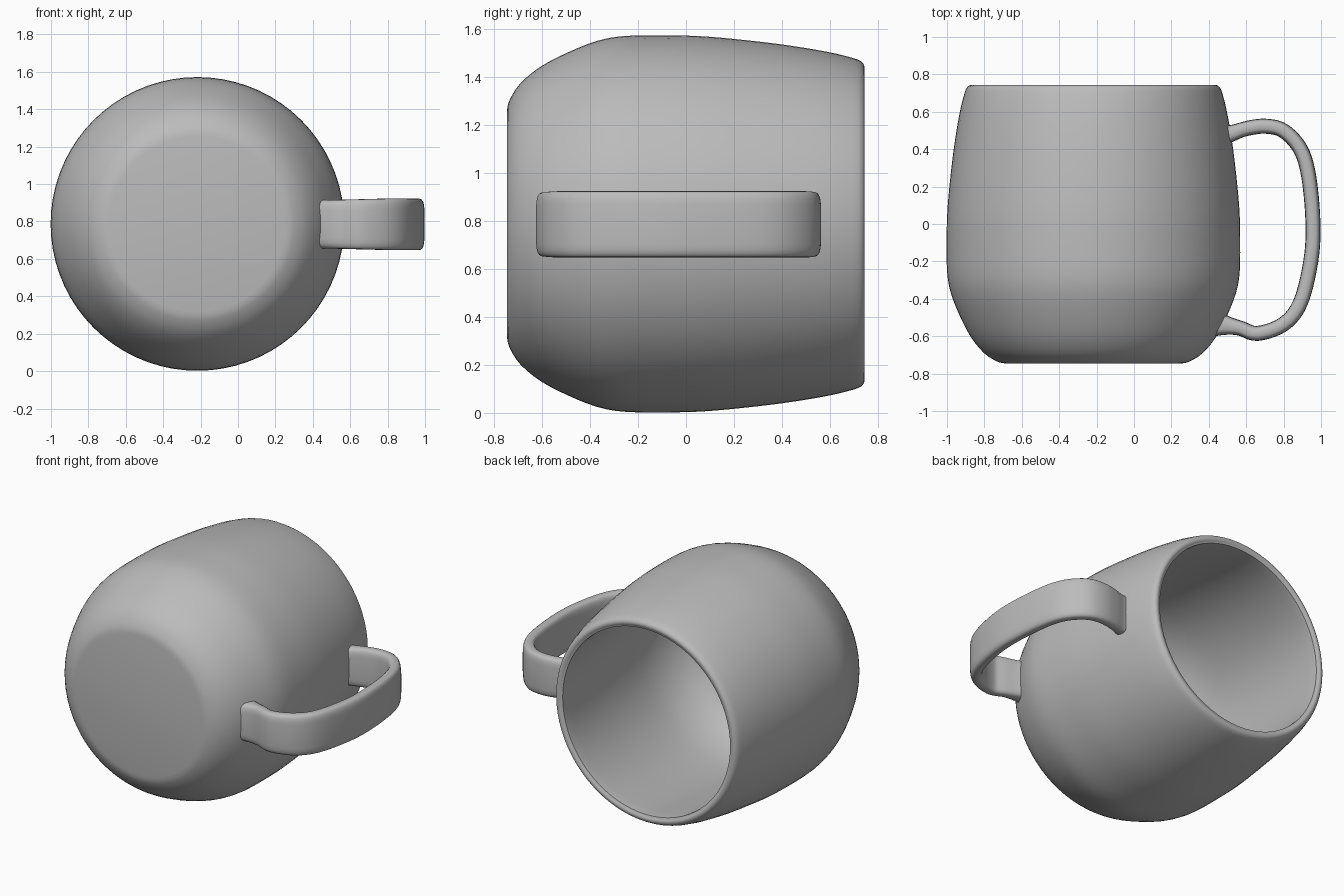
import bpy, bmesh, math
from mathutils import Vector

if "Cube" in bpy.data.objects:
    bpy.data.objects.remove(bpy.data.objects["Cube"])

CX, CZ = -0.217, 0.787          # axis of the cup, which lies along y

clay = bpy.data.materials.new("grey_clay")
clay.diffuse_color = (0.5, 0.5, 0.5, 1)
clay.use_nodes = True
clay.node_tree.nodes["Principled BSDF"].inputs["Base Color"].default_value = clay.diffuse_color


def smooth_path(pts, steps):
    """Catmull-Rom curve through the given points."""
    pts = [Vector(p) for p in pts]
    pts = [2 * pts[0] - pts[1]] + pts + [2 * pts[-1] - pts[-2]]
    out = []
    for a, b, c, d in zip(pts, pts[1:], pts[2:], pts[3:]):
        for i in range(steps):
            t = i / steps
            out.append(0.5 * (2 * b + (c - a) * t + (2 * a - 5 * b + 4 * c - d) * t * t
                              + (3 * b - a - 3 * c + d) * t ** 3))
    return out + [pts[-2]]


def loft(name, rings, angle):
    """Skin a list of closed rings and cap both ends."""
    bm = bmesh.new()
    loops = [[bm.verts.new(p) for p in ring] for ring in rings]
    n = len(loops[0])
    for a, b in zip(loops, loops[1:]):
        for i in range(n):
            j = (i + 1) % n
            bm.faces.new((a[i], a[j], b[j], b[i]))
    bm.faces.new(loops[0])
    bm.faces.new(loops[-1])
    bmesh.ops.recalc_face_normals(bm, faces=bm.faces)
    mesh = bpy.data.meshes.new(name)
    bm.to_mesh(mesh)
    bm.free()
    mesh.materials.append(clay)
    obj = bpy.data.objects.new(name, mesh)
    bpy.context.collection.objects.link(obj)
    bpy.ops.object.select_all(action='DESELECT')
    obj.select_set(True)
    bpy.context.view_layer.objects.active = obj
    bpy.ops.object.shade_smooth_by_angle(angle=math.radians(angle))
    return obj


# Cup body: one (radius, y) profile from the base, over the rim, to the inner floor
outer = [(0.47, -0.746), (0.515, -0.735), (0.585, -0.69), (0.655, -0.605), (0.715, -0.49),
         (0.762, -0.37), (0.782, -0.26), (0.785, -0.1), (0.782, 0.05), (0.77, 0.2),
         (0.747, 0.4), (0.718, 0.58), (0.692, 0.69)]
rim = [(0.676, 0.73), (0.655, 0.743), (0.634, 0.735), (0.625, 0.71)]
inner = [(0.64, 0.5), (0.665, 0.2), (0.68, -0.1), (0.67, -0.3), (0.62, -0.46),
         (0.53, -0.57), (0.4, -0.63), (0.2, -0.65), (0.03, -0.652)]
SIDES = 72
rings = []
for r, y in smooth_path(outer + rim + inner, 3):
    rings.append([(CX + r * math.cos(2 * math.pi * k / SIDES), y,
                   CZ + r * math.sin(2 * math.pi * k / SIDES)) for k in range(SIDES)])
loft("cup_body", rings, 40)

# Handle: a rounded strap swept along a D-shaped path in the xy plane
path = smooth_path([(0.455, 0.475), (0.52, 0.485), (0.6, 0.51), (0.7, 0.523), (0.8, 0.498),
                    (0.89, 0.4), (0.935, 0.25), (0.957, 0), (0.945, -0.2), (0.89, -0.42),
                    (0.8, -0.535), (0.66, -0.585), (0.56, -0.555), (0.425, -0.53)], 5)
rings = []
for i, p in enumerate(path):
    tangent = (path[min(i + 1, len(path) - 1)] - path[max(i - 1, 0)]).normalized()
    normal = Vector((tangent.y, -tangent.x))
    # the strap flares where it meets the wall
    flare = max(0.0, (0.58 - p.x) / 0.12)
    thick = 0.04 + 0.022 * flare ** 2
    wide = 0.138 if p.x > 0.8 else 0.130 + 0.008 * max(0, (p.x - 0.5) / 0.3)
    ring = []
    for k in range(24):
        a = 2 * math.pi * k / 24
        c, s = math.cos(a), math.sin(a)
        u = math.copysign(abs(c) ** 0.6, c) * thick
        v = math.copysign(abs(s) ** 0.4, s) * wide
        ring.append((p.x + normal.x * u, p.y + normal.y * u, 0.785 + v))
    rings.append(ring)
loft("handle", rings, 60)
